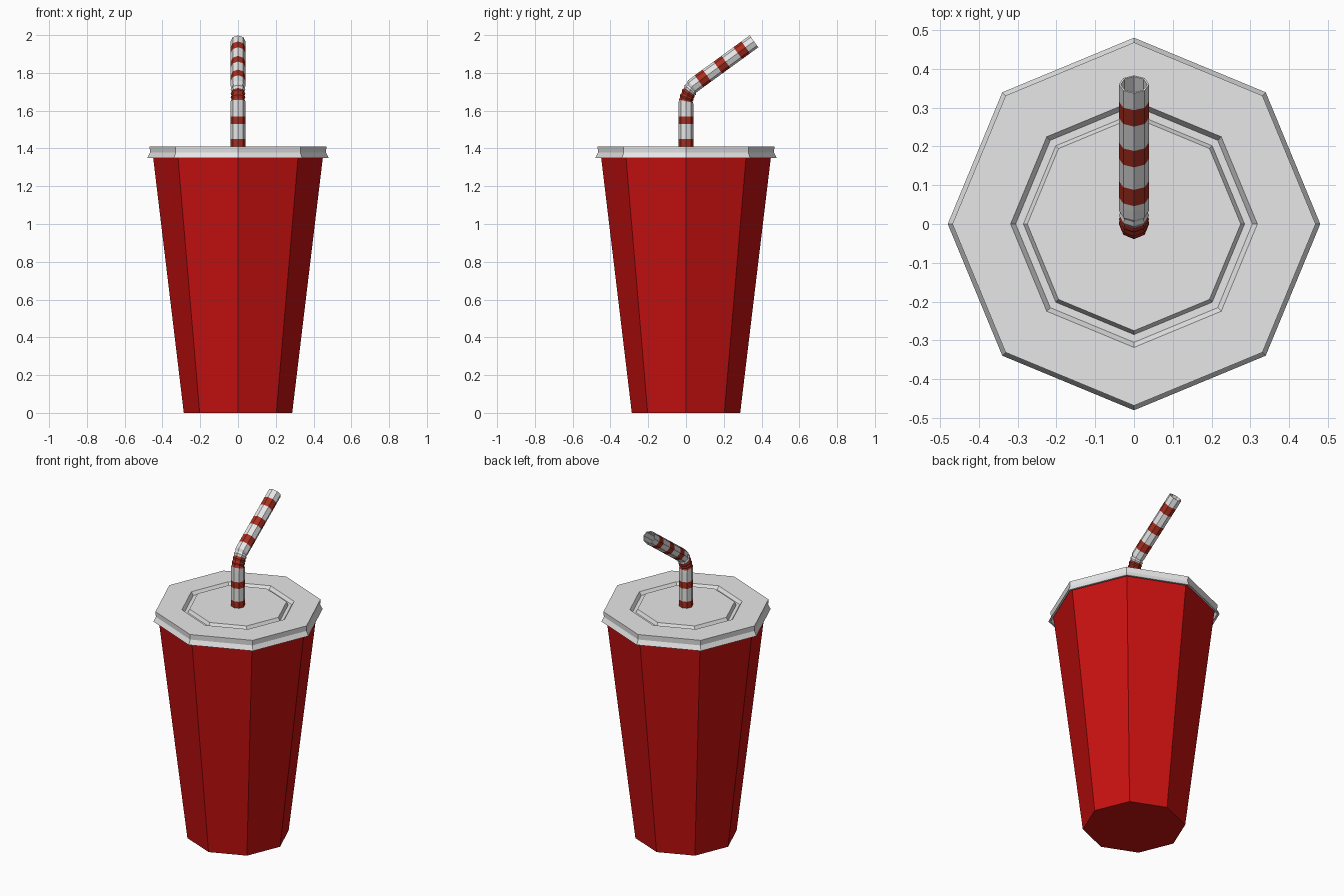
import bpy, bmesh, math

if "Cube" in bpy.data.objects:
    bpy.data.objects.remove(bpy.data.objects["Cube"])

SIDES = 8


def material(name, rgb):
    m = bpy.data.materials.new(name)
    m.diffuse_color = (*rgb, 1.0)
    m.use_nodes = True
    m.node_tree.nodes["Principled BSDF"].inputs["Base Color"].default_value = m.diffuse_color
    return m


cup_red = material("cup red", (0.58, 0.005, 0.005))
lid_white = material("lid white", (0.8, 0.8, 0.8))
stripe_red = material("stripe red", (0.40, 0.028, 0.014))


def loft(name, rings, mats):
    """Skin octagonal rings (y, z, tilt in degrees, radius, material of the band after it)."""
    bm = bmesh.new()
    loops = []
    for y, z, tilt, r, _ in rings:
        a = math.radians(tilt)
        loop = []
        for i in range(SIDES):
            t = 2 * math.pi * i / SIDES
            d = r * math.sin(t)
            loop.append(bm.verts.new((r * math.cos(t), y + d * math.cos(a), z - d * math.sin(a))))
        loops.append(loop)
    for ring, lo, hi in zip(rings, loops, loops[1:]):
        for i in range(SIDES):
            j = (i + 1) % SIDES
            bm.faces.new((lo[i], lo[j], hi[j], hi[i])).material_index = ring[4]
    bm.faces.new(loops[0])
    bm.faces.new(loops[-1])
    bmesh.ops.recalc_face_normals(bm, faces=bm.faces)
    me = bpy.data.meshes.new(name)
    bm.to_mesh(me)
    bm.free()
    for m in mats:
        me.materials.append(m)
    ob = bpy.data.objects.new(name, me)
    bpy.context.collection.objects.link(ob)
    return ob


# Tapered cup
loft("cup", [(0, 0, 0, 0.287, 0), (0, 1.375, 0, 0.452, 0)], [cup_red])

# Lid with a groove in its top and a flared skirt
lid_profile = [(0.275, 1.41), (0.285, 1.39), (0.305, 1.39), (0.318, 1.41),
               (0.468, 1.41), (0.466, 1.378), (0.48, 1.35), (0.467, 1.35), (0.456, 1.38)]
loft("lid", [(0, z, 0, r, 0) for r, z in lid_profile], [lid_white])

# Straw: upright length with two stripes
R = 0.039
straw = [(0, 1.395, 0, R, 1), (0, 1.45, 0, R, 0), (0, 1.53, 0, R, 1),
         (0, 1.57, 0, R, 0), (0, 1.625, 0, R, 0)]

# Ribbed bend, red in its lower half
N = 8
for k in range(N + 1):
    f = k / N
    straw.append((0.035 * f ** 1.5, 1.65 + 0.08 * f, 12 + 38 * f,
                  0.034 if k % 2 else 0.039, 1 if k < 5 else 0))

# Slanted length with three stripes
TILT = 54


def slanted(y, r, mat):
    return (y, 1.967 - (0.36 - y) * math.tan(math.radians(90 - TILT)), TILT, r, mat)


straw.append(slanted(0.055, R, 0))
for y in (0.09, 0.19, 0.295):
    straw += [slanted(y - 0.021, R, 1), slanted(y + 0.021, R, 0)]

# Open tip with an inner wall
straw += [slanted(0.36, R, 0), slanted(0.36, 0.034, 0), slanted(0.07, 0.034, 0)]
loft("straw", straw, [lid_white, stripe_red])
